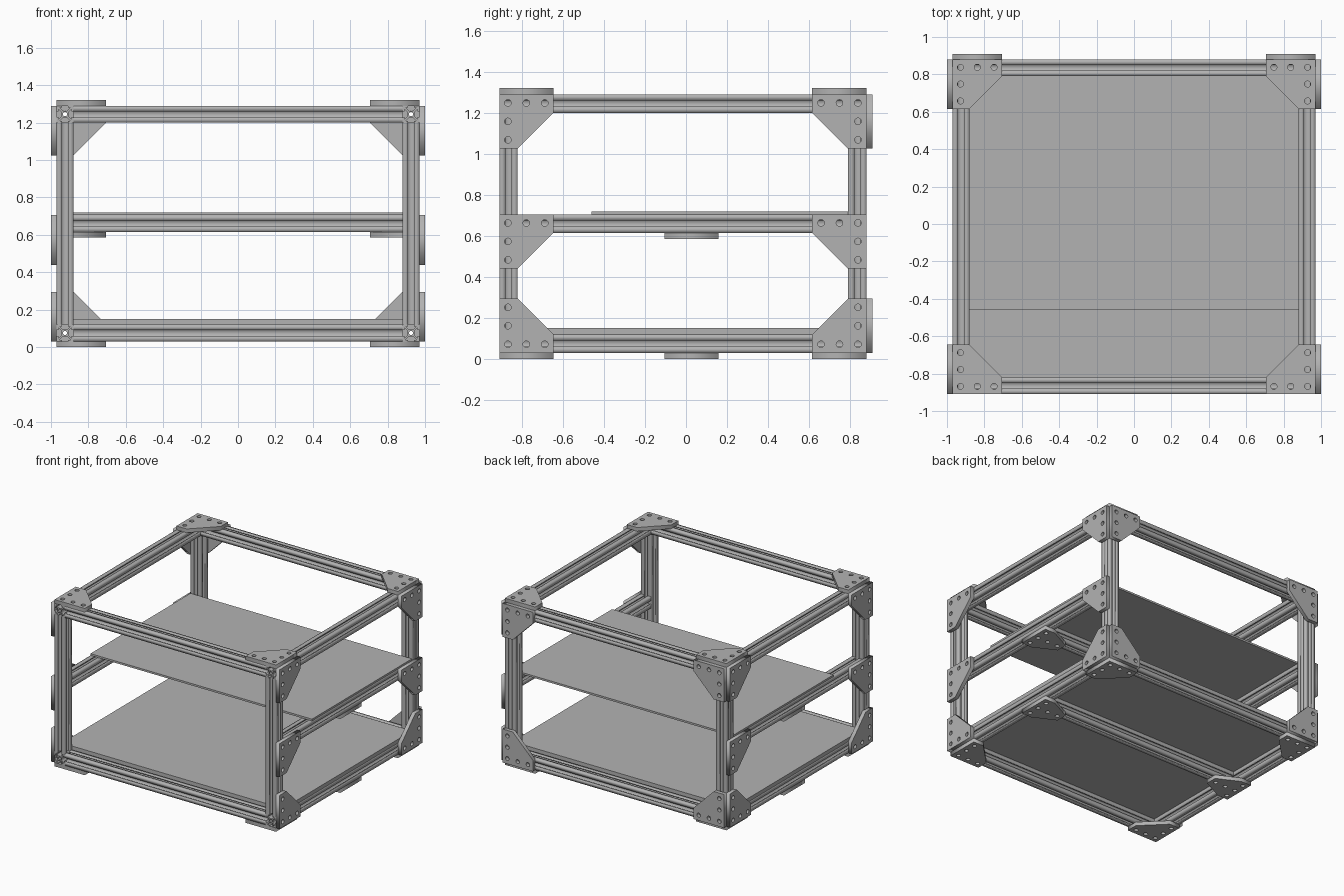
import bpy, bmesh, math
from mathutils import Matrix, Vector

cube = bpy.data.objects.get("Cube")
if cube:
    bpy.data.objects.remove(cube, do_unlink=True)

# Main dimensions
W = 0.09                      # beam width
T = 0.03                      # plate thickness
ARM = 0.265                   # gusset arm length
X = 0.97                      # frame half width
FRONT, BACK = -0.91, 0.88
LOW, MID, TOP = 0.03, 0.705, 1.29   # bottom edge, shelf rail top, top edge
CROSS_Y = 0.027

grey = bpy.data.materials.new("aluminium grey")
grey.use_nodes = True
colour = (0.45, 0.45, 0.45, 1)
grey.diffuse_color = colour
grey.node_tree.nodes["Principled BSDF"].inputs["Base Color"].default_value = colour


def circle(cx, cy, r, n=20):
    return [(cx + r * math.cos(i * math.tau / n), cy + r * math.sin(i * math.tau / n))
            for i in range(n)]


def plate_mesh(loops, thick):
    """Extrude an outline with holes into a closed mesh spanning z = 0..thick."""
    curve = bpy.data.curves.new("outline", "CURVE")
    curve.dimensions = "2D"
    curve.fill_mode = "BOTH"
    curve.extrude = thick / 2
    for loop in loops:
        spline = curve.splines.new("POLY")
        spline.points.add(len(loop) - 1)
        for point, (x, y) in zip(spline.points, loop):
            point.co = (x, y, 0, 1)
        spline.use_cyclic_u = True
    obj = bpy.data.objects.new("outline", curve)
    bpy.context.collection.objects.link(obj)
    deps = bpy.context.evaluated_depsgraph_get()
    mesh = bpy.data.meshes.new_from_object(obj.evaluated_get(deps))
    bpy.data.objects.remove(obj, do_unlink=True)
    bpy.data.curves.remove(curve)
    mesh.transform(Matrix.Translation((0, 0, thick / 2)))
    return mesh


def place(name, template, origin, u, v, n):
    """Copy a template with its local axes laid along u, v and n."""
    mesh = template.copy()
    mesh.name = name
    m = Matrix((u, v, n)).transposed().to_4x4()
    m.translation = Vector(origin)
    bm = bmesh.new()
    bm.from_mesh(mesh)
    bm.transform(m)
    bmesh.ops.remove_doubles(bm, verts=bm.verts, dist=0.0001)
    bmesh.ops.recalc_face_normals(bm, faces=bm.faces)
    bm.to_mesh(mesh)
    bm.free()
    mesh.materials.clear()
    mesh.materials.append(grey)
    obj = bpy.data.objects.new(name, mesh)
    bpy.context.collection.objects.link(obj)
    return obj


# Slotted beam section: one side's slot, turned four times
h = W / 2
slot = [(h, -h), (h, -0.015), (0.036, -0.015), (0.036, -0.029), (0.018, -0.011),
        (0.018, 0.011), (0.036, 0.029), (0.036, 0.015), (h, 0.015)]
section = []
for k in range(4):
    turn = Matrix.Rotation(k * math.pi / 2, 2)
    section += [tuple(turn @ Vector(p)) for p in slot]
beam = plate_mesh([section, circle(0, 0, 0.011, 12)], 1.0)

# Corner gusset and tee plates
HOLE = 0.016
steps = (0.042, 0.132, 0.222)
corner_holes = [(s, steps[0]) for s in steps] + [(steps[0], s) for s in steps[1:]]
gusset = plate_mesh([[(0, 0), (ARM, 0), (ARM, W), (W, ARM), (0, ARM)]]
                    + [circle(x, y, HOLE) for x, y in corner_holes], T)
half = ARM / 2
tee_holes = [(steps[0], s) for s in (-W, 0, W)] + [(s, 0) for s in steps[1:]]
tee = plate_mesh([[(0, -half), (W, -half), (ARM, -h), (ARM, h), (W, half), (0, half)]]
                 + [circle(x, y, HOLE) for x, y in tee_holes], T)

EX, EY, EZ = Vector((1, 0, 0)), Vector((0, 1, 0)), Vector((0, 0, 1))


def beam_x(name, y, z):
    place(name, beam, (-X + W, y, z), EY, EZ, EX * 2 * (X - W))


def beam_y(name, x, z, start, end):
    place(name, beam, (x, start, z), EZ, EX, EY * (end - start))


def panel(name, x, y0, y1, z0, z1):
    bm = bmesh.new()
    bmesh.ops.create_cube(bm, size=1)
    bm.transform(Matrix.Translation((0, (y0 + y1) / 2, (z0 + z1) / 2))
                 @ Matrix.Diagonal((2 * x, y1 - y0, z1 - z0, 1)))
    mesh = bpy.data.meshes.new(name)
    bm.to_mesh(mesh)
    bm.free()
    mesh.materials.append(grey)
    bpy.context.collection.objects.link(bpy.data.objects.new(name, mesh))


# Cross beams of the frame and under the panels
for level, z in (("bottom", LOW + h), ("top", TOP - h)):
    beam_x(f"{level}_front_beam", FRONT + h, z)
    beam_x(f"{level}_back_beam", BACK - h, z)
beam_x("bottom_cross_beam", CROSS_Y, LOW + h)
beam_x("shelf_cross_beam", CROSS_Y, MID - h)

for side, s in (("left", 1), ("right", -1)):
    cx, inward = s * (X - h), EX * -s
    # Side rails and posts
    beam_y(f"{side}_bottom_rail", cx, LOW + h, FRONT, BACK)
    beam_y(f"{side}_top_rail", cx, TOP - h, FRONT, BACK)
    beam_y(f"{side}_shelf_rail", cx, MID - h, FRONT + W, BACK - W)
    for end, y, d in (("front", FRONT, EY), ("back", BACK, -EY)):
        place(f"{side}_{end}_post", beam, (cx, y + d.y * h, LOW + W),
              EX, EY, EZ * (TOP - LOW - 2 * W))
        # Gussets on the sides, top, bottom and back
        for level, z, v in (("bottom", LOW, EZ), ("shelf", MID, -EZ), ("top", TOP, -EZ)):
            place(f"{side}_{end}_{level}_side_gusset", gusset, (s * X, y, z), d, v, EX * s)
            if end == "back" and level != "shelf":
                place(f"{side}_{level}_back_gusset", gusset, (s * X, y, z), inward, v, EY)
        place(f"{side}_{end}_top_gusset", gusset, (s * X, y, TOP), inward, d, EZ)
        place(f"{side}_{end}_bottom_gusset", gusset, (s * X, y, LOW), inward, d, -EZ)
    # Tee plates below the cross beams
    place(f"{side}_bottom_tee", tee, (s * X, CROSS_Y, LOW), inward, EY, -EZ)
    place(f"{side}_shelf_tee", tee, (s * X, CROSS_Y, MID - W), inward, EY, -EZ)

# Floor and shelf panels resting on the rails
panel("floor_panel", X, FRONT + W, BACK - W, LOW + W, 0.15)
panel("shelf_panel", X, -0.46, BACK - W, MID, 0.72)
